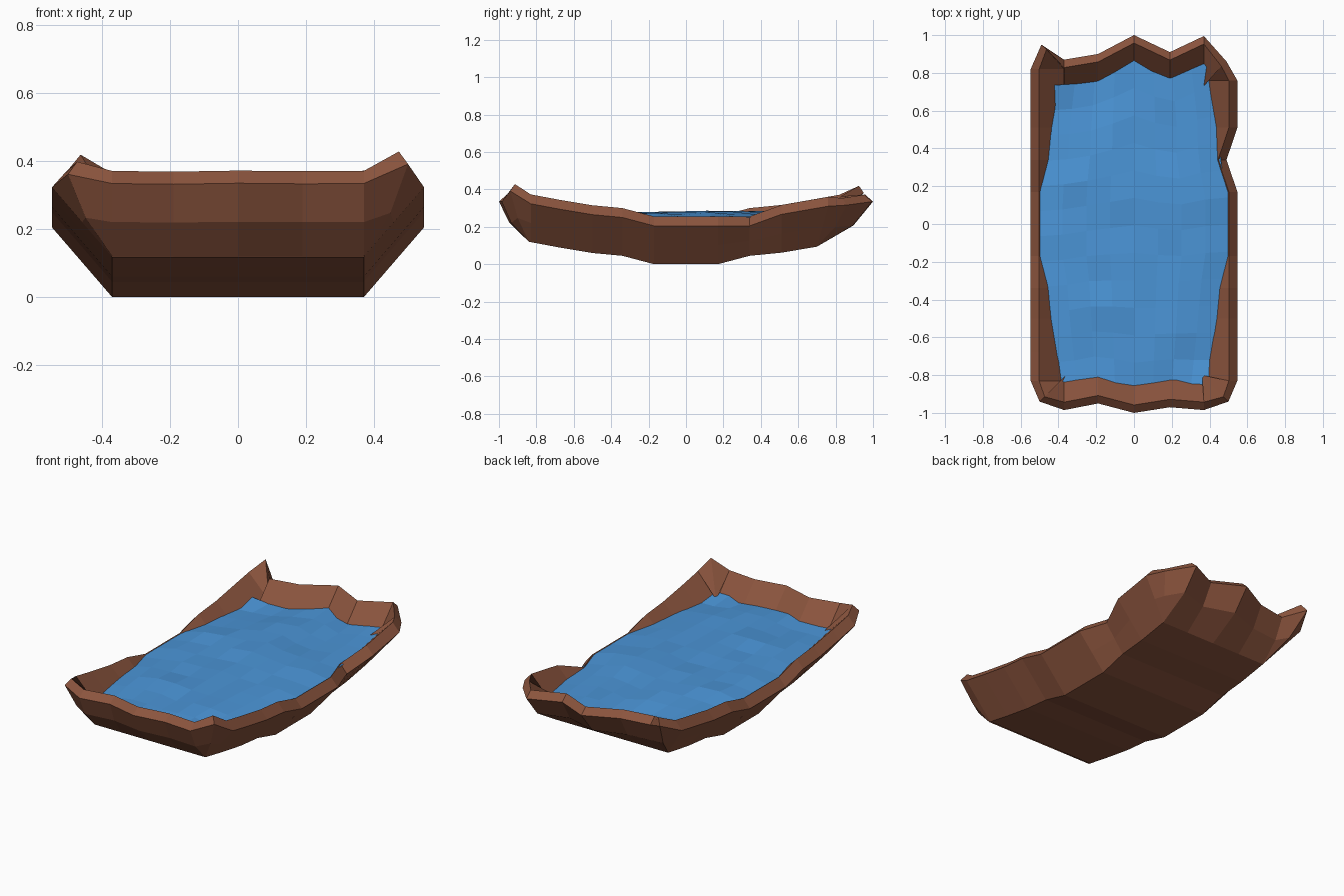
import bpy, bmesh, random
from mathutils import Vector

if "Cube" in bpy.data.objects:
    bpy.data.objects.remove(bpy.data.objects["Cube"])

random.seed(4)


def interp(table, t):
    if t <= table[0][0]:
        return table[0][1]
    for (a, va), (b, vb) in zip(table, table[1:]):
        if t <= b:
            return va + (vb - va) * (t - a) / (b - a)
    return table[-1][1]


def sag(y):
    # lengthwise curve of the hull
    return interp([(0, 0), (.17, 0), (.34, .045), (.5, .06), (.68, .09), (.84, .12), (1, .13)], abs(y))


def material(name, color):
    m = bpy.data.materials.new(name)
    m.diffuse_color = (*color, 1)
    m.use_nodes = True
    m.node_tree.nodes["Principled BSDF"].inputs["Base Color"].default_value = m.diffuse_color
    return m


def finish(bm, name, mat):
    bmesh.ops.remove_doubles(bm, verts=bm.verts, dist=.002)
    bmesh.ops.recalc_face_normals(bm, faces=bm.faces)
    me = bpy.data.meshes.new(name)
    bm.to_mesh(me)
    bm.free()
    ob = bpy.data.objects.new(name, me)
    bpy.context.collection.objects.link(ob)
    me.materials.append(mat)
    return ob


# Outer outline: kind (e = end, s = side, c = corner), x, y, rim height change
front = [(-.37, -.985), (-.19, -.95), (0, -1), (.19, -.97), (.37, -.985)]
back = [(.37, .995), (.19, .91), (0, 1), (-.19, .9), (-.37, .87)]
side = [-.83, -.68, -.5, -.34, -.17, .17, .34, .51, .76]
outline = [('c', -.5, -.94, .03)] + [('e', x, y, 0) for x, y in front] + [('c', .5, -.94, .06)]
outline += [('s', .49 if y == .34 else .547, y, -.045 if y == .34 else 0) for y in side]
outline += [('c', .49, .86, -.01)] + [('e', x, y, 0) for x, y in back] + [('c', -.49, .95, .05)]
outline += [('s', -.547, y if y < .7 else .82, 0) for y in reversed(side)]


def section(kind, x, y, dz):
    # bottom, middle, widest edge, rim crest, inner floor edge
    sx, sy = (1 if x > 0 else -1), (1 if y > 0 else -1)
    yb = max(-.84, min(.7, y if kind == 's' else sy * 2))
    xb = x if kind == 'e' else .37 * sx
    bottom = Vector((xb, yb, sag(yb)))
    outer = Vector((x, y, sag(y) + .205 + dz))
    k = {'s': .5, 'c': .6, 'e': .65}[kind]
    mid = bottom.lerp(outer, k)
    if kind != 's':
        mid.z = bottom.z + (outer.z - bottom.z) * .47
    ix = {'s': 1, 'c': .6, 'e': 0}[kind] * sx
    iy = {'s': 0, 'c': .6, 'e': 1}[kind] * sy
    rim = outer + Vector((-.045 * ix, -.042 * iy, .05 if kind == 's' else .037))
    if kind == 'c':
        inner = Vector((.36 * sx, y - .14 * sy, sag(y) + .125))
    else:
        inner = rim + Vector((-.13 * ix, -.12 * iy, -.13))
    return bottom, mid, outer, rim, inner


# Hull: rings around the outline, closed underneath and inside
bm = bmesh.new()
cols = [[bm.verts.new(p) for p in section(*o)] for o in outline]
n = len(cols)
for i in range(n):
    a, b = cols[i], cols[(i + 1) % n]
    for k in range(4):
        bm.faces.new((a[k], b[k], b[k + 1], a[k + 1]))
right = cols[7:16]
left = cols[23:32][::-1]
for k in (0, 4):
    for i in range(8):
        bm.faces.new((right[i][k], right[i + 1][k], left[i + 1][k], left[i][k]))
bm.faces.new([left[0][4]] + [c[4] for c in cols[0:8]])
bm.faces.new([c[4] for c in cols[15:24]])
finish(bm, "hull", material("brown", (.26, .09, .048)))

# Water: rippled sheet reaching the inner walls
bm = bmesh.new()
NX, NY = 8, 12
back_edge = sorted(back)
rows = []
for j in range(NY + 1):
    v = j / NY
    row = []
    for i in range(NX + 1):
        u = i / NX
        x0 = -.43 + .86 * u
        y = interp(front, x0) + .12
        y += (interp(back_edge, x0) - .135 - y) * v
        edge = i in (0, NX) or j in (0, NY)
        bulge = (1 - (2 * u - 1) ** 4) * (1 - (2 * v - 1) ** 4)
        z = .25 + .028 * bulge + random.uniform(-.009, .009) * (not edge)
        if j in (0, NY):
            z = .265 + random.uniform(-.01, .01)
        half = .505 - max(0, sag(y) + .255 - .255) * .85
        if u > .5:
            half -= max(0, 1 - abs(y - .34) / .15) * .02
        row.append(bm.verts.new(((2 * u - 1) * half, y, z)))
    rows.append(row)
for j in range(NY):
    for i in range(NX):
        bm.faces.new((rows[j][i], rows[j][i + 1], rows[j + 1][i + 1], rows[j + 1][i]))
finish(bm, "water", material("blue", (.07, .3, .68)))
